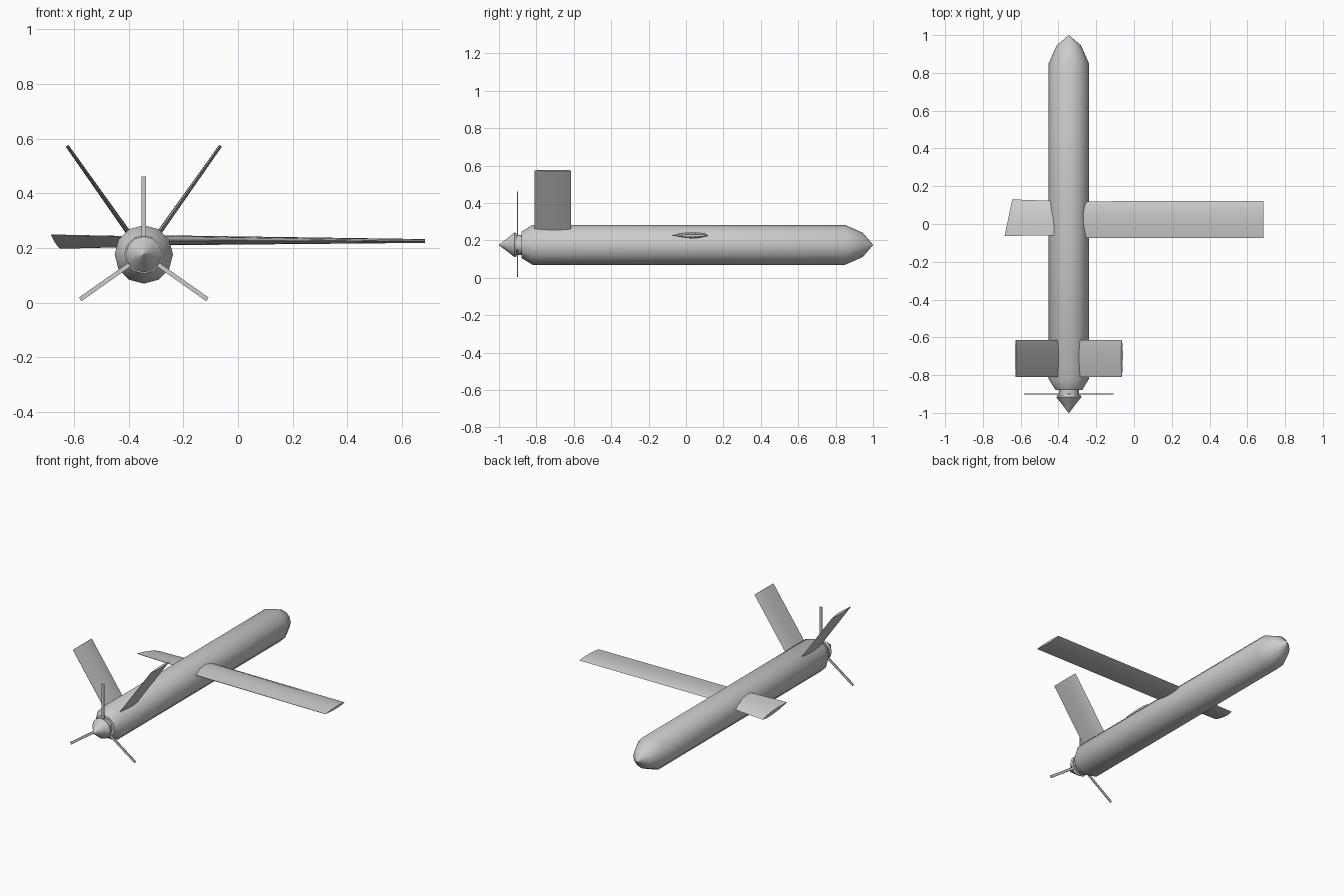
import bpy, math
from mathutils import Vector

if "Cube" in bpy.data.objects:
    bpy.data.objects.remove(bpy.data.objects["Cube"])

CX, CZ = -0.345, 0.176  # fuselage axis


def make(name, verts, faces, angle=35):
    me = bpy.data.meshes.new(name)
    me.from_pydata([tuple(v) for v in verts], [], faces)
    ob = bpy.data.objects.new(name, me)
    bpy.context.collection.objects.link(ob)
    bpy.ops.object.select_all(action='DESELECT')
    ob.select_set(True)
    bpy.context.view_layer.objects.active = ob
    bpy.ops.object.mode_set(mode='EDIT')
    bpy.ops.mesh.select_all(action='SELECT')
    bpy.ops.mesh.remove_doubles(threshold=0.0005)
    bpy.ops.mesh.normals_make_consistent(inside=False)
    bpy.ops.object.mode_set(mode='OBJECT')
    bpy.ops.object.shade_smooth_by_angle(angle=math.radians(angle))
    return ob


def loft(name, rings):
    n = len(rings[0])
    faces = [(k*n + i, k*n + (i+1) % n, (k+1)*n + (i+1) % n, (k+1)*n + i)
             for k in range(len(rings)-1) for i in range(n)]
    faces += [tuple(range(n)), tuple(range((len(rings)-1)*n, len(rings)*n))]
    return make(name, [v for r in rings for v in r], faces)


def lathe(name, profile, n=12):
    rings = [[(CX + r*math.cos(2*math.pi*i/n), y, CZ + r*math.sin(2*math.pi*i/n))
              for i in range(n)] for y, r in profile]
    return loft(name, rings)


def foil(lead, trail, half, up):
    # lens-shaped section between leading and trailing points
    lead, trail, up = Vector(lead), Vector(trail), Vector(up)
    ts = [(0, 0), (.12, .6), (.35, 1), (.65, .85), (1, .1)]
    top = [lead.lerp(trail, t) + up*half*h for t, h in ts]
    low = [lead.lerp(trail, t) - up*half*h for t, h in reversed(ts[1:])]
    return top + low


# Body with pointed nose and tapered tail
lathe("fuselage", [(-.88, .07), (-.82, .107), (.85, .107), (.945, .065), (.999, .002)])

# Propeller hub and spinner
lathe("propeller_shaft", [(-.91, .053), (-.87, .053)])
lathe("spinner", [(-1.0, .002), (-.957, .034), (-.917, .066), (-.905, .06)])

# Three thin propeller blades
for i, (tx, tz) in enumerate([(-.345, .461), (-.58, .01), (-.11, .01)]):
    root = Vector((CX, -.9, CZ))
    d = (Vector((tx, -.9, tz)) - root).normalized()
    tip = root + d*.285
    side = Vector((-d.z, 0, d.x))*.008
    dy = Vector((0, .0025, 0))
    loft(f"propeller_blade_{i+1}",
         [[p - side - dy, p + side - dy, p + side + dy, p - side + dy] for p in (root, tip)])

# V-tail fins
for s, label in ((-1, "left"), (1, "right")):
    normal = Vector((-s*.315, 0, .225)).normalized()
    loft(f"tail_fin_{label}",
         [foil((CX + s*x, -.615, z), (CX + s*x, -.81, z), h, normal)
          for x, z, h in ((.045, .24, .009), (.281, .574, .006))])

# Full right wing
loft("wing_right", [foil((CX, .12, .228), (CX, -.075, .228), .019, (0, 0, 1)),
                    foil((.685, .122, .226), (.685, -.075, .224), .007, (0, 0, 1))])

# Short foreshortened left wing, slightly pitched
loft("wing_left", [foil((CX, .12, .21), (CX, -.06, .24), .015, (0, 0, 1)),
                   foil((-.645, .13, .198), (-.685, -.063, .248), .012, (0, 0, 1))])
